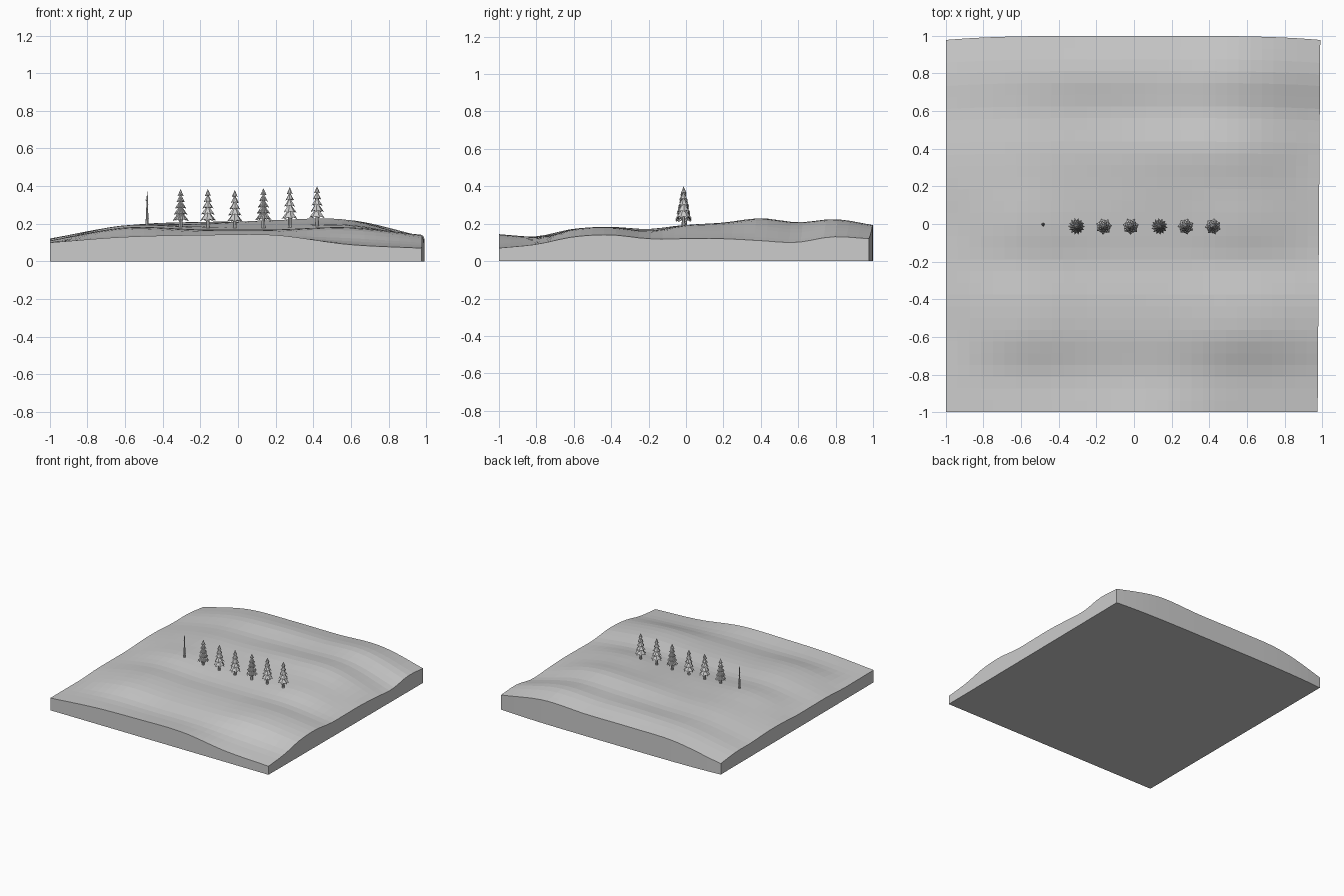
import bpy, bmesh, math
from mathutils import Vector

cube = bpy.data.objects.get("Cube")
if cube:
    bpy.data.objects.remove(cube, do_unlink=True)

grey = bpy.data.materials.new("plain_grey")
grey.use_nodes = True
tone = (0.6, 0.6, 0.6, 1)
grey.diffuse_color = tone
grey.node_tree.nodes["Principled BSDF"].inputs["Base Color"].default_value = tone


def finish(bm, name):
    bmesh.ops.recalc_face_normals(bm, faces=bm.faces)
    mesh = bpy.data.meshes.new(name)
    bm.to_mesh(mesh)
    bm.free()
    mesh.materials.append(grey)
    obj = bpy.data.objects.new(name, mesh)
    bpy.context.collection.objects.link(obj)
    return obj


# Hill heights in hundredths: rows run front to back, columns left to right
HILLS = [
    (10, 13, 14, 14, 9, 7),
    (10, 13, 13, 13, 11, 9),
    (10, 17, 16, 16, 17, 13),
    (11, 18, 17, 17, 18, 14),
    (11, 17, 16, 16, 16, 12),
    (11, 19, 18, 18, 19, 12),
    (12, 19, 19, 20, 20, 12),
    (12, 19, 20, 22, 22, 11),
    (11, 18, 19, 20, 20, 10),
    (11, 19, 21, 21, 22, 13),
    (9, 17, 18, 18, 19, 12),
]


def spline(values, t):
    """Smooth curve through evenly spaced values, t from 0 to 1."""
    last = len(values) - 1
    i = min(int(t * last), last - 1)
    f = t * last - i
    b, c = values[i], values[i + 1]
    a = values[i - 1] if i else 2 * b - c
    d = values[i + 2] if i + 2 <= last else 2 * c - b
    return b + f / 2 * (c - a + f * (2 * a - 5 * b + 4 * c - d + f * (3 * (b - c) + d - a)))


def ground(x, y):
    u, v = (x + 1) / 2, (y + 1) / 2
    return spline([spline(row, u) for row in HILLS], v) / 100


# Terrain block: height field on top, straight walls and a flat base
N = 32
bm = bmesh.new()


def place(i, j):
    x, y = 2 * i / N - 1, 2 * j / N - 1
    px = x if x < 0 else x * (0.983 + 0.007 * y)
    py = y if y < 0 else y * (1 - 0.022 * x ** 4)
    return px, py, ground(x, y)


top = [[bm.verts.new(place(i, j)) for i in range(N + 1)] for j in range(N + 1)]
for j in range(N):
    for i in range(N):
        bm.faces.new((top[j][i], top[j][i + 1], top[j + 1][i + 1], top[j + 1][i]))
rim = top[0][:-1] + [row[-1] for row in top[:-1]]
rim += top[-1][:0:-1] + [row[0] for row in top[:0:-1]]
foot = [bm.verts.new((v.co.x, v.co.y, 0)) for v in rim]
for k in range(len(rim)):
    n = (k + 1) % len(rim)
    bm.faces.new((rim[k], foot[k], foot[n], rim[n]))
bm.faces.new(foot)
finish(bm, "terrain")


def tapered(bm, start, end, r1, r2, sides=7):
    """Tapered rod between two points."""
    a, b = Vector(start), Vector(end)
    axis = b - a
    turn = axis.to_track_quat("Z", "Y").to_matrix().to_4x4()
    turn.translation = (a + b) / 2
    bmesh.ops.create_cone(bm, cap_ends=True, segments=sides, radius1=r1,
                          radius2=r2, depth=axis.length, matrix=turn)


def skirt(bm, x, y, z, radius, height, points, spin):
    """One tier of branches: a cone with a jagged, drooping rim."""
    tip = bm.verts.new((x, y, z + height))
    hub = bm.verts.new((x, y, z + height * 0.3))
    ring = []
    for k in range(points * 2):
        a = math.pi * k / points + spin
        r, dz = (radius, 0) if k % 2 == 0 else (radius * 0.74, height * 0.16)
        ring.append(bm.verts.new((x + r * math.cos(a), y + r * math.sin(a), z + dz)))
    for k, v in enumerate(ring):
        w = ring[(k + 1) % len(ring)]
        bm.faces.new((v, w, tip))
        bm.faces.new((w, v, hub))


# Row of fir trees, alternating dense and open crowns
ROW = [(-0.305, 0.38, 14), (-0.16, 0.38, 7), (-0.017, 0.375, 7),
       (0.135, 0.385, 14), (0.275, 0.39, 7), (0.42, 0.395, 7)]
TIERS = 5
for n, (x, peak, points) in enumerate(ROW):
    y = -0.013
    base = ground(x, y)
    low = peak - 0.165
    bm = bmesh.new()
    tapered(bm, (x, y, base - 0.01), (x, y, peak - 0.03), 0.011, 0.003)
    for t in range(TIERS):
        f = t / TIERS
        skirt(bm, x, y, low + 0.165 * f, 0.044 * (1 - 0.78 * f),
              0.058 - 0.025 * f, points, 0.5 * t + n)
    finish(bm, f"fir_tree_{n + 1}")

# Bare dead trunk with a few short twigs
bm = bmesh.new()
x, y = -0.483, -0.003
tapered(bm, (x, y, ground(x, y) - 0.01), (x + 0.001, y, 0.37), 0.009, 0.002)
for k in range(5):
    a, z = 2.4 * k, 0.22 + 0.025 * k
    tapered(bm, (x, y, z), (x + 0.012 * math.cos(a), y + 0.012 * math.sin(a), z + 0.008),
            0.002, 0.0007, 4)
finish(bm, "dead_trunk")
